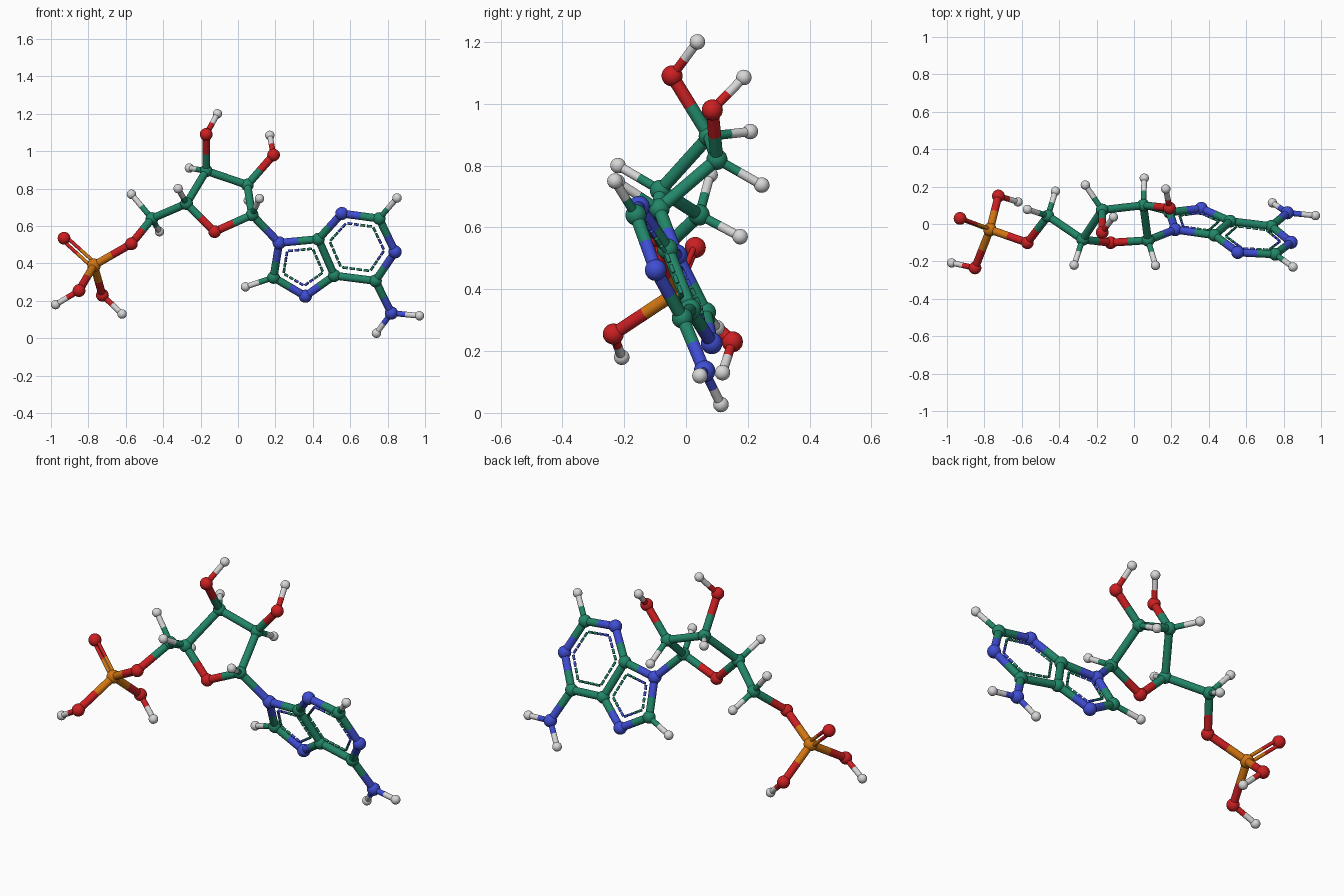
import bpy
import bmesh
from mathutils import Vector, Matrix

cube = bpy.data.objects.get("Cube")
if cube:
    bpy.data.objects.remove(cube, do_unlink=True)


def material(name, rgb):
    m = bpy.data.materials.new(name)
    m.use_nodes = True
    m.diffuse_color = (*rgb, 1)
    m.node_tree.nodes["Principled BSDF"].inputs["Base Color"].default_value = (*rgb, 1)
    return m


MATS = {
    "C": material("sea green", (0.016, 0.24, 0.14)),
    "N": material("blue", (0.05, 0.075, 0.65)),
    "O": material("red", (0.6, 0.014, 0.016)),
    "P": material("orange", (0.64, 0.18, 0.006)),
    "H": material("light grey", (0.68, 0.68, 0.68)),
}
RADIUS = {"C": 0.034, "N": 0.035, "O": 0.034, "P": 0.036, "H": 0.025}
BOND, THIN, DASH = 0.021, 0.015, 0.007

# Atom positions: the first letter of each name is the element
A = {
    # phosphate group
    "P": (-.77, -.03, .39), "O_double": (-.93, .03, .535), "O_link": (-.57, -.10, .505),
    "O_front": (-.85, -.235, .255), "H_front": (-.975, -.208, .18),
    "O_back": (-.725, .15, .23), "H_back": (-.62, .118, .13),
    # sugar ring with its arm and hydroxyls
    "C_arm": (-.46, .043, .64), "H_arm1": (-.57, .078, .77), "H_arm2": (-.42, .175, .57),
    "C_s4": (-.275, -.083, .72), "H_s4": (-.32, -.22, .80), "O_ring": (-.125, -.10, .57),
    "C_s3": (-.17, .075, .895), "H_s3": (-.26, .208, .91),
    "O_s3": (-.17, -.045, 1.09), "H_os3": (-.11, .037, 1.20),
    "C_s2": (.05, .10, .82), "H_s2": (.055, .245, .737),
    "O_s2": (.19, .085, .98), "H_os2": (.17, .187, 1.085),
    "C_s1": (.075, -.087, .66), "H_s1": (.115, -.222, .747),
    # fused base rings
    "N_9": (.22, -.03, .51), "C_8": (.19, .063, .325), "H_8": (.04, .10, .275),
    "N_7": (.36, .083, .225), "C_5": (.515, .015, .335), "C_4": (.43, -.06, .53),
    "N_3": (.555, -.152, .667), "C_2": (.755, -.162, .64), "H_2": (.85, -.23, .75),
    "N_1": (.84, -.098, .462), "C_6": (.735, -.012, .307),
    "N_amine": (.82, .06, .135), "H_amine1": (.97, .045, .12), "H_amine2": (.74, .113, .027),
}
A = {k: Vector(v) for k, v in A.items()}

# Each atom with the neighbours it is bonded to, every bond listed once
BONDS = {
    "P": "O_link O_front O_back",
    "O_front": "H_front",
    "O_back": "H_back",
    "O_link": "C_arm",
    "C_arm": "H_arm1 H_arm2 C_s4",
    "C_s4": "H_s4 O_ring C_s3",
    "C_s3": "H_s3 O_s3 C_s2",
    "O_s3": "H_os3",
    "C_s2": "H_s2 O_s2 C_s1",
    "O_s2": "H_os2",
    "C_s1": "H_s1 O_ring N_9",
    "N_9": "C_8 C_4",
    "C_8": "H_8 N_7",
    "C_5": "N_7 C_4 C_6",
    "N_3": "C_4 C_2",
    "C_2": "H_2 N_1",
    "C_6": "N_1 N_amine",
    "N_amine": "H_amine1 H_amine2",
}


def finish(bm, name, mats):
    mesh = bpy.data.meshes.new(name)
    bm.to_mesh(mesh)
    bm.free()
    for m in mats:
        mesh.materials.append(m)
    bpy.context.collection.objects.link(bpy.data.objects.new(name, mesh))


# Smooth capped cylinder from a to b, using one material slot
def rod(bm, a, b, radius, slot, segs=20):
    d = b - a
    mat = Matrix.Translation((a + b) / 2) @ d.to_track_quat("Z", "Y").to_matrix().to_4x4()
    made = bmesh.ops.create_cone(bm, cap_ends=True, segments=segs, radius1=radius,
                                 radius2=radius, depth=d.length, matrix=mat)
    for f in {f for v in made["verts"] for f in v.link_faces}:
        f.material_index = slot
        f.smooth = len(f.verts) == 4
        if not f.smooth:
            for e in f.edges:
                e.smooth = False


# Two half rods, each half in the colour of its own end
def split_rod(bm, a, b, radius):
    mid = (a + b) / 2
    rod(bm, a, mid, radius, 0)
    rod(bm, mid, b, radius, 1)


def pair_mats(p, q):
    return [MATS[p[0]], MATS[q[0]]]


# Atom balls
for name, pos in A.items():
    bm = bmesh.new()
    bmesh.ops.create_uvsphere(bm, u_segments=24, v_segments=16, radius=RADIUS[name[0]],
                              matrix=Matrix.Translation(pos))
    for f in bm.faces:
        f.smooth = True
    finish(bm, "atom_" + name, [MATS[name[0]]])

# Single bonds, thinner towards hydrogen
for p, neighbours in BONDS.items():
    for q in neighbours.split():
        bm = bmesh.new()
        split_rod(bm, A[p], A[q], THIN if q[0] == "H" else BOND)
        finish(bm, f"bond_{p}_{q}", pair_mats(p, q))

# Double bond as two slim parallel rods
a, b = A["P"], A["O_double"]
side = (b - a).cross(Vector((0, 1, 0))).normalized() * 0.0135
bm = bmesh.new()
for s in (side, -side):
    split_rod(bm, a + s, b + s, 0.0095)
finish(bm, "double_bond", pair_mats("P", "O_double"))

# Dashed inner lines of the two flat rings
RINGS = {"five_ring": ("N_9 C_8 N_7 C_5 C_4", 0.65), "six_ring": ("C_4 N_3 C_2 N_1 C_6 C_5", 0.71)}
for ring, (members, scale) in RINGS.items():
    names = members.split()
    centre = sum((A[n] for n in names), Vector()) / len(names)
    for p, q in zip(names, names[1:] + names[:1]):
        a, b = (centre.lerp(A[n], scale) for n in (p, q))
        bm = bmesh.new()
        for i in range(4):
            start = 0.04 + i * 0.245
            rod(bm, a.lerp(b, start), a.lerp(b, start + 0.18), DASH, i // 2, 10)
        finish(bm, f"{ring}_dashes_{p}_{q}", pair_mats(p, q))
